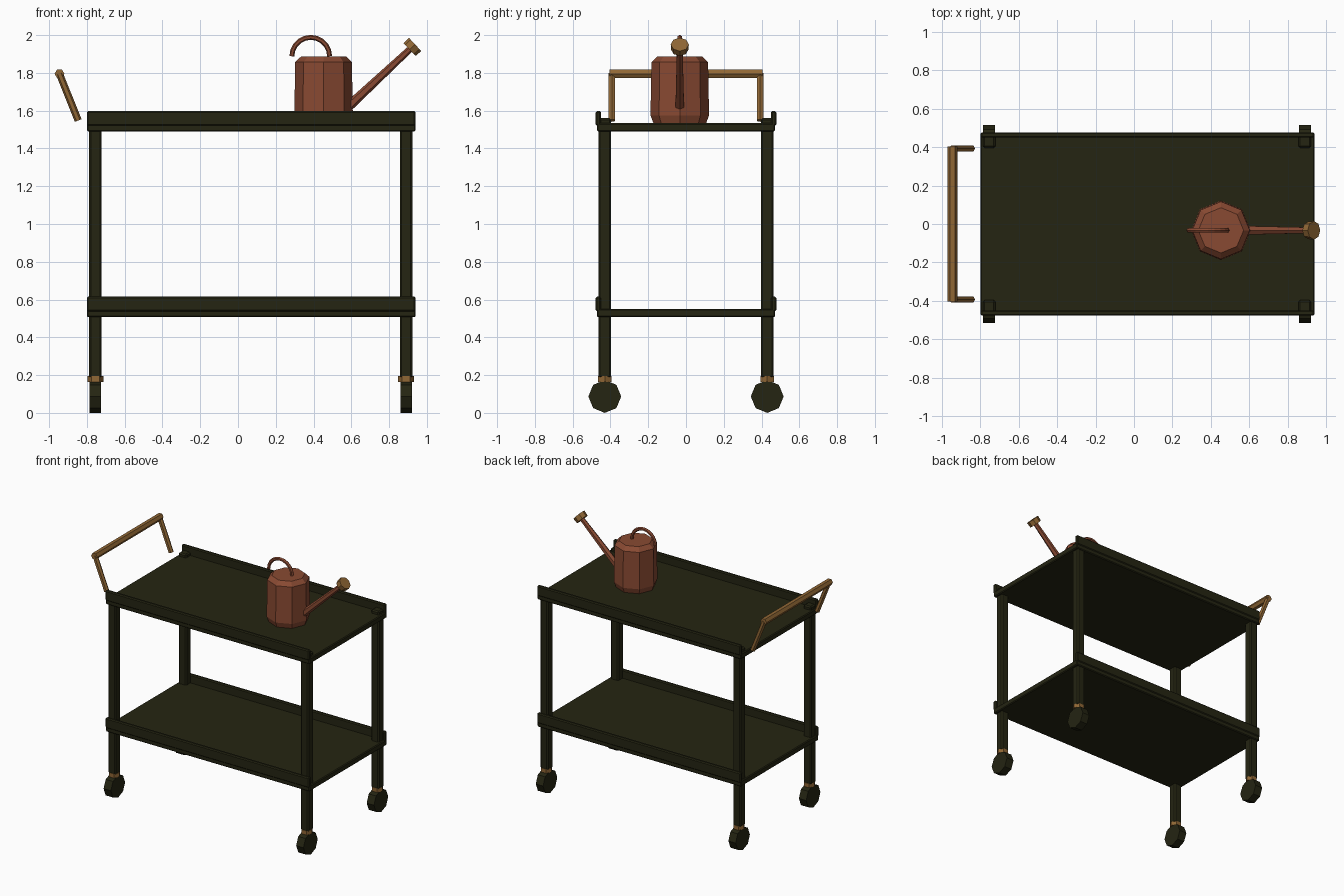
import bpy, bmesh, math
from mathutils import Vector

if "Cube" in bpy.data.objects:
    bpy.data.objects.remove(bpy.data.objects["Cube"])


def material(name, rgb):
    m = bpy.data.materials.new(name)
    m.diffuse_color = (*rgb, 1)
    m.use_nodes = True
    m.node_tree.nodes["Principled BSDF"].inputs["Base Color"].default_value = m.diffuse_color
    return m


OLIVE = material("dark_olive", (0.018, 0.018, 0.006))
COPPER = material("copper", (0.25, 0.068, 0.032))
BRASS = material("brass", (0.28, 0.135, 0.035))


def finish(name, bm, mat):
    bmesh.ops.recalc_face_normals(bm, faces=bm.faces)
    me = bpy.data.meshes.new(name)
    bm.to_mesh(me)
    bm.free()
    me.materials.append(mat)
    ob = bpy.data.objects.new(name, me)
    bpy.context.collection.objects.link(ob)
    return ob


def box(name, lo, hi, mat, bevel):
    """Box between two corners with a small chamfer."""
    lo, hi = Vector(lo), Vector(hi)
    bm = bmesh.new()
    bmesh.ops.create_cube(bm, size=1)
    for v in bm.verts:
        v.co = (lo + hi) / 2 + v.co * (hi - lo)
    bmesh.ops.bevel(bm, geom=bm.edges[:], offset=bevel, segments=1, affect='EDGES')
    return finish(name, bm, mat)


def tube(name, points, radii, sides, mat, side_axis=(0, 1, 0)):
    """Faceted tube through points lying in the plane across side_axis."""
    pts, b = [Vector(p) for p in points], Vector(side_axis)
    bm = bmesh.new()
    rings = []
    for i, (p, r) in enumerate(zip(pts, radii)):
        t = (pts[min(i + 1, len(pts) - 1)] - pts[max(i - 1, 0)]).normalized()
        n = b.cross(t)
        angles = [math.tau * k / sides for k in range(sides)]
        rings.append([bm.verts.new(p + r * (math.cos(a) * n + math.sin(a) * b)) for a in angles])
    for r0, r1 in zip(rings, rings[1:]):
        for k in range(sides):
            j = (k + 1) % sides
            bm.faces.new((r0[k], r0[j], r1[j], r1[k]))
    bm.faces.new(rings[0])
    bm.faces.new(rings[-1])
    return finish(name, bm, mat)


# Shelves with a raised rail along each long side
X0, X1 = -0.80, 0.94
for level, z in (("lower", 0.507), ("upper", 1.49)):
    box(f"{level}_shelf", (X0, -0.472, z), (X1, 0.472, z + 0.044), OLIVE, 0.006)
    for side, s in (("front", -1), ("back", 1)):
        y0, y1 = sorted((s * 0.45, s * 0.478))
        box(f"{level}_{side}_rail", (X0, y0, z + 0.03), (X1, y1, z + 0.108), OLIVE, 0.007)

# Posts, brass collars and octagonal wheels
for end, x in (("left", -0.755), ("right", 0.89)):
    for side, y in (("front", -0.43), ("back", 0.43)):
        tag = f"{side}_{end}"
        box(f"{tag}_post", (x - 0.033, y - 0.033, 0.185), (x + 0.033, y + 0.033, 1.56), OLIVE, 0.009)
        tube(f"{tag}_collar", [(x, y, 0.163), (x, y, 0.194)], [0.042] * 2, 6, BRASS)
        tube(f"{tag}_wheel", [(x - 0.031, y, 0.087), (x + 0.031, y, 0.087)], [0.087] * 2, 8, OLIVE)

# Push handle
tube("push_handle_bar", [(-0.945, -0.405, 1.795), (-0.945, 0.405, 1.795)], [0.026] * 2, 6, BRASS, (0, 0, 1))
for side, y in (("front", -0.393), ("back", 0.393)):
    tube(f"{side}_handle_arm", [(-0.945, y, 1.795), (-0.846, y, 1.548)], [0.019] * 2, 6, BRASS)

# Watering can: body, carrying handle, spout and sprinkler head
CX, CY = 0.453, -0.033
profile = [(0.138, 1.53), (0.155, 1.575), (0.15, 1.857), (0.118, 1.888)]
tube("can_body", [(CX, CY, z) for r, z in profile], [r for r, z in profile], 8, COPPER)
arc = [math.pi * k / 10 for k in range(11)]
tube("can_handle", [(0.385 - 0.1 * math.cos(a), CY, 1.888 + 0.1 * math.sin(a)) for a in arc],
     [0.013] * 11, 6, COPPER)
head = Vector((0.923, CY, 1.937))
aim = Vector((0.73, 0, 0.68)).normalized()
tube("can_spout", [head - aim * 0.46, head], [0.026, 0.017], 6, COPPER)
tube("sprinkler_head", [head - aim * 0.02, head + aim * 0.02], [0.046, 0.048], 8, BRASS)
